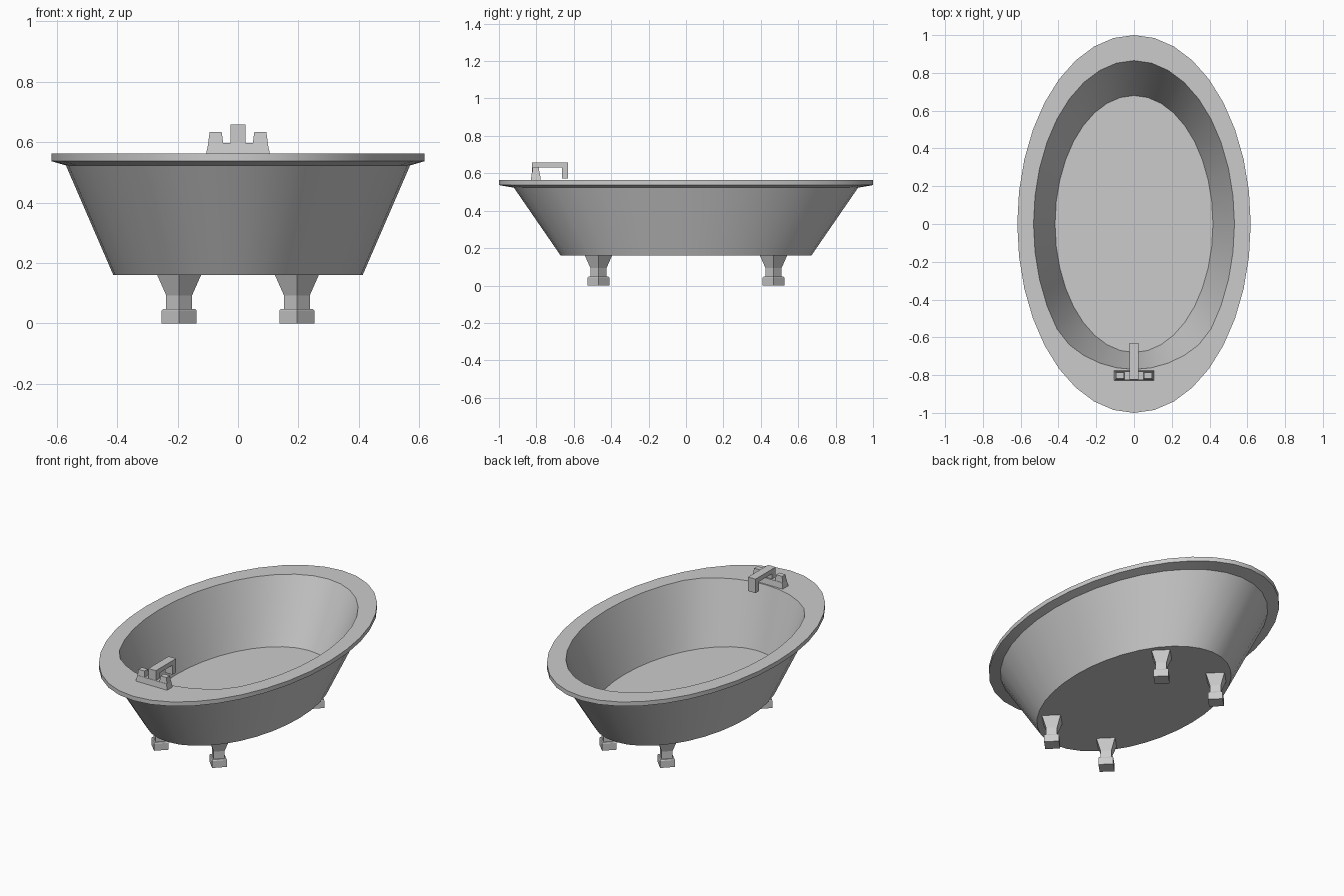
import bpy, bmesh, math

if "Cube" in bpy.data.objects:
    bpy.data.objects.remove(bpy.data.objects["Cube"])

SEG = 36


def make_object(name, bm):
    bmesh.ops.recalc_face_normals(bm, faces=bm.faces)
    mesh = bpy.data.meshes.new(name)
    bm.to_mesh(mesh)
    bm.free()
    ob = bpy.data.objects.new(name, mesh)
    bpy.context.collection.objects.link(ob)
    return ob


def bridge(name, rings):
    """Closed solid skinned through rings of equal point count."""
    bm = bmesh.new()
    vs = [[bm.verts.new(p) for p in ring] for ring in rings]
    n = len(vs[0])
    for a, b in zip(vs, vs[1:]):
        for i in range(n):
            j = (i + 1) % n
            bm.faces.new((a[i], a[j], b[j], b[i]))
    bm.faces.new(vs[0][::-1])
    bm.faces.new(vs[-1])
    return make_object(name, bm)


def ellipse(rx, ry, z, flat_front=False):
    pts = []
    for i in range(SEG):
        t = 2 * math.pi * i / SEG
        y = ry * math.sin(t)
        if flat_front and y < -0.6:      # shelf for the tap
            y = -0.6 + (y + 0.6) * 0.64
        pts.append((rx * math.cos(t), y, z))
    return pts


def rect(cx, cy, hx, hy, z):
    return [(cx + sx * hx, cy + sy * hy, z)
            for sx, sy in ((-1, -1), (1, -1), (1, 1), (-1, 1))]


def diamond(cx, cy, r, z):
    return [(cx + r, cy, z), (cx, cy + r, z), (cx - r, cy, z), (cx, cy - r, z)]


# tub: outer wall, rolled flat rim, inner wall, floor
tub = bridge("tub", [
    ellipse(0.413, 0.67, 0.16),
    ellipse(0.57, 0.92, 0.523),
    ellipse(0.618, 1.0, 0.537),
    ellipse(0.618, 1.0, 0.563),
    ellipse(0.532, 0.865, 0.563, True),
    ellipse(0.418, 0.68, 0.20),
])
bpy.context.view_layer.objects.active = tub
tub.select_set(True)
bpy.ops.object.shade_smooth_by_angle(angle=math.radians(25))

# four feet, turned 45 degrees
for sx, side in ((-1, "left"), (1, "right")):
    for sy, end in ((-1, "front"), (1, "back")):
        profile = [(0.058, 0), (0.058, 0.042), (0.053, 0.048), (0.043, 0.048),
                   (0.043, 0.093), (0.075, 0.165)]
        bridge(f"{end}_{side}_foot",
               [diamond(sx * 0.195, sy * 0.468, r, z) for r, z in profile])

# tap base and the two handles
bridge("tap_base", [rect(0, -0.803, 0.106, 0.027, 0.56),
                    rect(0, -0.803, 0.098, 0.022, 0.598)])
for s, side in ((-1, "left"), (1, "right")):
    bridge(f"{side}_tap_handle", [rect(s * 0.074, -0.803, 0.025, 0.02, 0.597),
                                  rect(s * 0.074, -0.803, 0.02, 0.016, 0.633)])

# spout: side profile extruded across x
path = [(-0.823, 0.58), (-0.823, 0.658), (-0.63, 0.658), (-0.63, 0.573),
        (-0.664, 0.573), (-0.664, 0.63), (-0.79, 0.63), (-0.79, 0.58)]
bridge("spout", [[(x, y, z) for y, z in path] for x in (-0.025, 0.025)])
